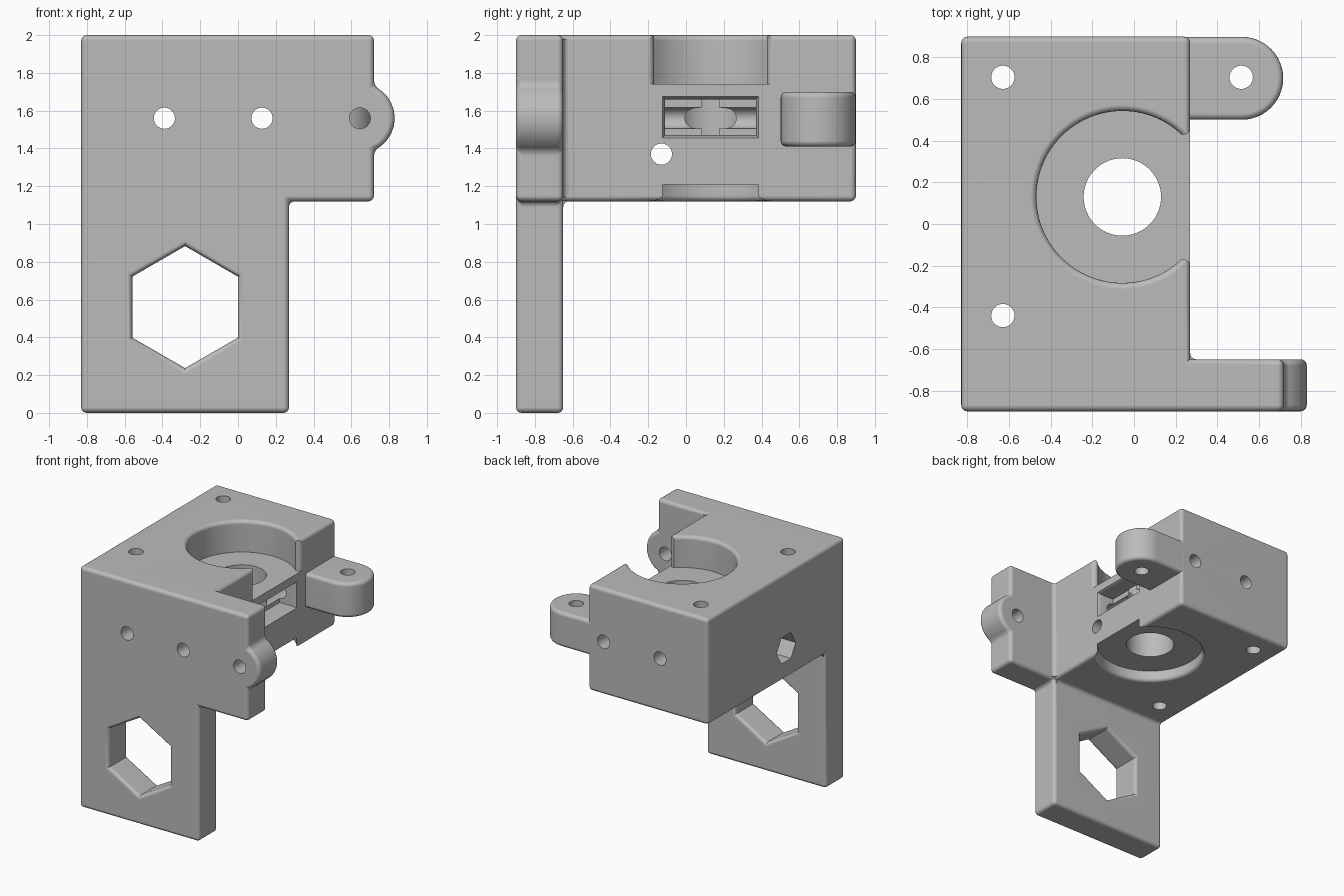
import bpy, bmesh
from math import cos, sin, pi, radians
from mathutils import Vector

cube = bpy.data.objects.get("Cube")
if cube:
    bpy.data.objects.remove(cube, do_unlink=True)

grey = bpy.data.materials.new("plain grey")
grey.use_nodes = True
grey.diffuse_color = (0.5, 0.5, 0.5, 1)
grey.node_tree.nodes["Principled BSDF"].inputs["Base Color"].default_value = (0.5, 0.5, 0.5, 1)

ROUND = 0.03
HOLE = 0.056
PLACE = {"X": lambda u, v, h: (h, u, v),
         "Y": lambda u, v, h: (u, h, v),
         "Z": lambda u, v, h: (u, v, h)}


def loft(name, axis, rings):
    """Closed solid through rings of (outline, height) along an axis."""
    bm = bmesh.new()
    loops = [[bm.verts.new(PLACE[axis](u, v, h)) for u, v in pts] for pts, h in rings]
    n = len(loops[0])
    for a, b in zip(loops, loops[1:]):
        for i in range(n):
            j = (i + 1) % n
            bm.faces.new((a[i], a[j], b[j], b[i]))
    bm.faces.new(loops[0])
    bm.faces.new(loops[-1])
    bmesh.ops.recalc_face_normals(bm, faces=bm.faces)
    mesh = bpy.data.meshes.new(name)
    bm.to_mesh(mesh)
    bm.free()
    mesh.materials.append(grey)
    obj = bpy.data.objects.new(name, mesh)
    bpy.context.collection.objects.link(obj)
    return obj


def ring(u, v, r, sides, turn=0.0):
    return [(u + r * cos(turn + 2 * pi * i / sides), v + r * sin(turn + 2 * pi * i / sides))
            for i in range(sides)]


def arc(u, v, r, start, end, steps):
    return [(u + r * cos(radians(start + (end - start) * i / steps)),
             v + r * sin(radians(start + (end - start) * i / steps))) for i in range(steps + 1)]


def rect(u0, u1, v0, v1):
    return [(u0, v0), (u1, v0), (u1, v1), (u0, v1)]


def turned(name, axis, u, v, profile, sides=64, turn=0.0):
    return loft(name, axis, [(ring(u, v, r, sides, turn), h) for r, h in profile])


def flare(r, wall_end, face, out):
    """Profile of a rounded rim that widens from the wall to a face."""
    s = 1 if face > wall_end else -1
    rim = [(r + ROUND * (1 - cos(radians(a))), face - s * ROUND * (1 - sin(radians(a))))
           for a in (0, 22.5, 45, 67.5, 90)]
    return rim + [(r + ROUND, face + s * out)]


def apply(obj, mod):
    bpy.context.view_layer.objects.active = obj
    bpy.ops.object.modifier_apply(modifier=mod.name)


def rounded(obj):
    mod = obj.modifiers.new("round edges", "BEVEL")
    mod.width, mod.segments = ROUND, 4
    mod.limit_method, mod.angle_limit = "ANGLE", radians(30)
    apply(obj, mod)
    return obj


def combine(obj, other, operation):
    mod = obj.modifiers.new("combine", "BOOLEAN")
    mod.operation, mod.solver, mod.object = operation, "EXACT", other
    apply(obj, mod)
    bpy.data.objects.remove(other, do_unlink=True)


# Front plate with side flange and rounded ear
outline = [(-0.83, 0), (0.27, 0), (0.27, 1.12), (0.72, 1.12)]
outline += arc(0.645, 1.56, 0.185, -66, 66, 10)
outline += [(0.72, 2), (-0.83, 2)]
bracket = rounded(loft("motor_bracket", "Y", [(outline, -0.9), (outline, -0.65)]))

# Main block and rear tab
block = rect(-0.83, 0.27, -0.77, 0.9)
combine(bracket, rounded(loft("block", "Z", [(block, 1.12), (block, 2)])), "UNION")
tab = [(0.1, 0.502)] + arc(0.518, 0.7, 0.199, -90, 90, 24) + [(0.1, 0.898)]
combine(bracket, rounded(loft("tab", "Z", [(tab, 1.41), (tab, 1.70)])), "UNION")

# Concave fillets where the block meets the plate
cove = arc(0, 0, ROUND, 180, 270, 4)
side = [(0.3 + u, -0.62 + v) for u, v in cove] + [(0.25, -0.67)]
under = [(-0.62 + u, 1.09 - v) for u, v in arc(0, 0, ROUND, 180, 270, 4)] + [(-0.67, 1.14)]
combine(bracket, loft("side_fillet", "Z", [(side, 1.14), (side, 1.98)]), "UNION")
combine(bracket, loft("under_fillet", "X", [(under, -0.81), (under, 0.25)]), "UNION")

# Round seats above and below, centre bore
CX, CY = -0.056, 0.13
mouth = [(0.18, -0.3), (0.245, -0.3), (0.26, -0.308), (0.268, -0.32), (0.272, -0.345), (0.4, -0.345)]
mouth = [(u, CY + v) for u, v in mouth] + [(u, CY - v) for u, v in reversed(mouth)]
cutters = [
    turned("top_seat", "Z", CX, CY, [(0.413, 1.74)] + flare(0.413, 1.74, 2, 0.1), 96),
    loft("seat_mouth", "Z", [(mouth, 1.74), (mouth, 2.1)]),
    turned("bottom_seat", "Z", CX, CY, [(0.413, 1.21)] + flare(0.413, 1.21, 1.12, 0.1), 96),
    turned("centre_bore", "Z", CX, CY, [(0.186, 1.0), (0.186, 1.9)]),
]

# Side window reaching the bore, with a widened mouth
inner, outer = rect(-0.11, 0.37, 1.47, 1.66), rect(-0.125, 0.385, 1.455, 1.675)
cutters.append(loft("side_window", "X", [(inner, 0.124), (inner, 0.245), (outer, 0.272), (outer, 0.4)]))

# Hexagonal opening with rounded rims on both faces
hexagon = flare(0.323, -0.7, -0.9, 0.1)[::-1] + flare(0.323, -0.8, -0.65, 0.1)
cutters.append(turned("hex_opening", "Y", -0.28, 0.56, hexagon, 6, pi / 2))

# Screw holes and nut trap
for x in (-0.39, 0.127):
    cutters.append(turned("cross_hole", "Y", x, 1.56, [(HOLE, -1), (HOLE, 1)], 32))
cutters.append(turned("ear_hole", "Y", 0.645, 1.56, [(HOLE, -1), (HOLE, -0.5)], 32))
for x, y in ((-0.63, 0.705), (-0.63, -0.44), (0.515, 0.705)):
    cutters.append(turned("upright_hole", "Z", x, y, [(HOLE, 1), (HOLE, 2.1)], 32))
cutters.append(turned("clamp_hole", "X", -0.13, 1.37, [(HOLE, -1), (HOLE, 0.5)], 32))
cutters.append(turned("nut_trap", "X", -0.13, 1.37, [(0.125, -1), (0.125, -0.5)], 6))
for cutter in cutters:
    combine(bracket, cutter, "DIFFERENCE")

# Smooth shading with flat faces kept flat
bpy.ops.object.select_all(action="DESELECT")
bracket.select_set(True)
bpy.context.view_layer.objects.active = bracket
bpy.ops.object.shade_smooth_by_angle(angle=radians(30))
weighted = bracket.modifiers.new("weighted normals", "WEIGHTED_NORMAL")
weighted.keep_sharp = True
